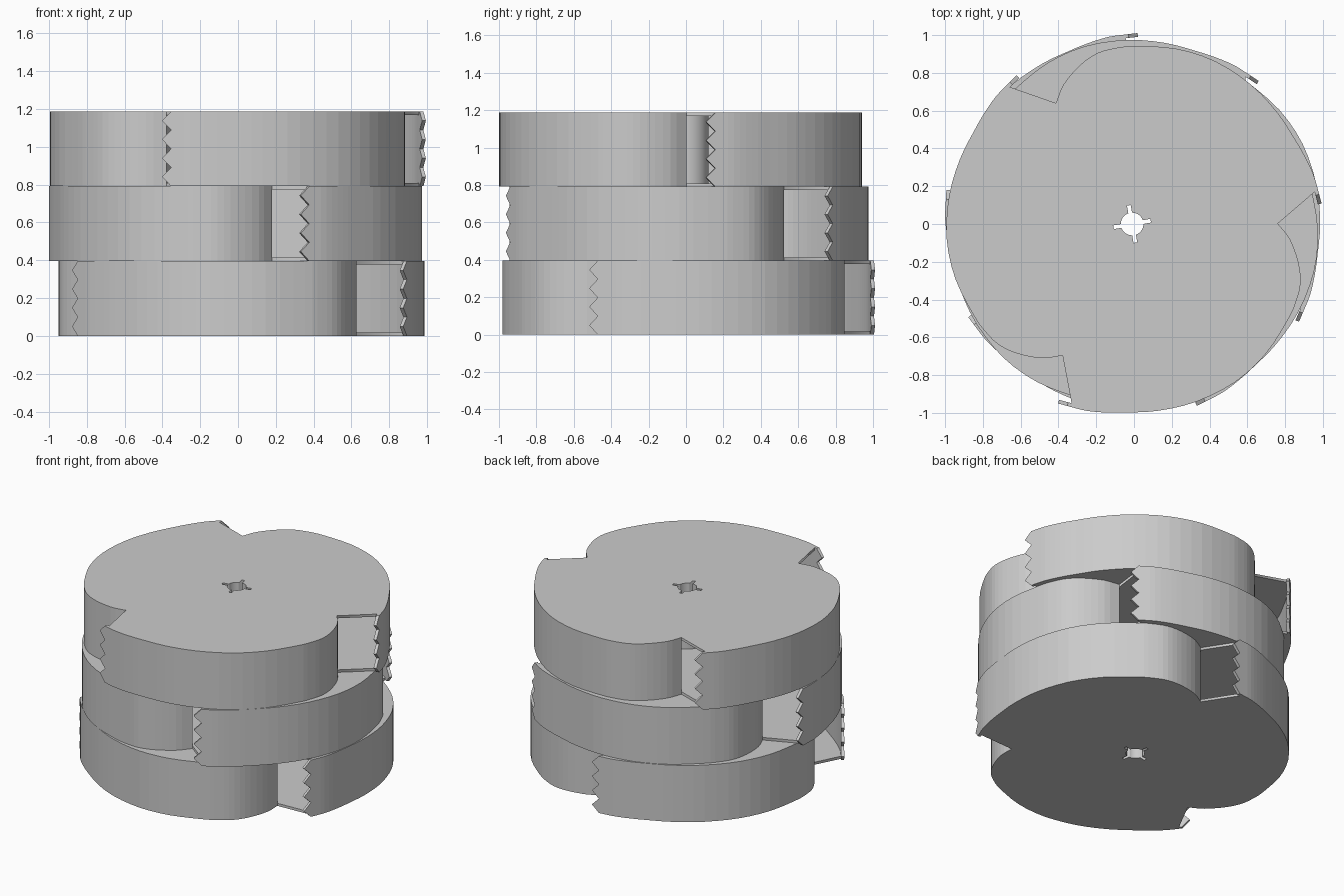
import bpy, math
from mathutils import Vector, Matrix

if "Cube" in bpy.data.objects:
    bpy.data.objects.remove(bpy.data.objects["Cube"])

PITCH = 1.187 / 3
PLATE = 0.018
WALL = 0.02

# one third of the drum outline, clockwise from gullet corner to cutting lip
KEY = [Vector(p) for p in [(-.403, .658), (-.362, .758), (-.276, .859), (-.186, .922),
       (-.09, .949), (.01, .959), (.23, .947), (.44, .88), (.63, .755), (.77, .607),
       (.862, .467), (.917, .372), (.962, .275), (.989, .18)]]


def catmull(pts, n=3):
    p = [pts[0] * 2 - pts[1]] + pts + [pts[-1] * 2 - pts[-2]]
    out = []
    for i in range(1, len(p) - 2):
        a, b, c, d = p[i - 1:i + 3]
        for k in range(n):
            t = k / n
            out.append(0.5 * (2 * b + (c - a) * t + (2 * a - 5 * b + 4 * c - d) * t * t
                              + (3 * b - a - 3 * c + d) * t ** 3))
    return out + [pts[-1]]


ARC = catmull(KEY)


def rot(v, deg):
    return Matrix.Rotation(math.radians(deg), 2) @ v


def polar(r, deg):
    return Vector((r * math.cos(math.radians(deg)), r * math.sin(math.radians(deg))))


# shaft hole with four key slots
HOLE = []
for q in range(4):
    a = 10 + 90 * q
    HOLE += [rot(Vector((.059, -.01)), a), rot(Vector((.1, -.01)), a),
             rot(Vector((.1, .01)), a), rot(Vector((.059, .01)), a)]
    HOLE += [polar(.06, a + s) for s in range(18, 80, 9)]


def slab(name, loops, z0, z1, loc):
    """Flat extrusion of nested outlines, turned into a mesh."""
    cu = bpy.data.curves.new(name, 'CURVE')
    cu.dimensions, cu.fill_mode, cu.extrude = '2D', 'BOTH', (z1 - z0) / 2
    for pts in loops:
        s = cu.splines.new('POLY')
        s.points.add(len(pts) - 1)
        for sp, v in zip(s.points, pts):
            sp.co = (v.x, v.y, 0, 1)
        s.use_cyclic_u = True
    tmp = bpy.data.objects.new(name + "_curve", cu)
    bpy.context.collection.objects.link(tmp)
    dg = bpy.context.evaluated_depsgraph_get()
    me = bpy.data.meshes.new_from_object(tmp.evaluated_get(dg))
    bpy.data.objects.remove(tmp)
    ob = bpy.data.objects.new(name, me)
    ob.location = (loc[0], loc[1], (z0 + z1) / 2)
    bpy.context.collection.objects.link(ob)


def serrated_wall(name, angle, z0, z1, loc):
    """Thin curved wall whose free end is cut into a zigzag."""
    rows, verts, faces = 9, [], []
    end = (ARC[-1] - ARC[-2]).normalized()
    for r in range(rows):
        z = z0 + (z1 - z0) * r / (rows - 1)
        tip = ARC[-1] + end * (.055 if r % 2 else .005)
        verts += [(*rot(p, angle), z) for p in ARC[:-1] + [tip]]
    n = len(ARC)
    for r in range(rows - 1):
        for i in range(n - 1):
            a = r * n + i
            faces.append((a, a + n, a + n + 1, a + 1))
    me = bpy.data.meshes.new(name)
    me.from_pydata(verts, [], faces)
    ob = bpy.data.objects.new(name, me)
    ob.location = (*loc, 0)
    bpy.context.collection.objects.link(ob)
    m = ob.modifiers.new("thickness", 'SOLIDIFY')
    m.thickness, m.offset = WALL, -1


# three hollow drums, each turned a step from the one below
DRUMS = [("lower", 82, (.005, 0)), ("middle", 42, (0, -.008)), ("upper", 0, (-.01, -.018))]
for i, (name, turn, loc) in enumerate(DRUMS):
    z0, z1 = i * PITCH, (i + 1) * PITCH
    outline = []
    for k in range(3):
        third = ARC[:1] + [p * .995 for p in ARC[1:-1]] + [Vector((.964, .186))]
        outline += [rot(p, turn - 120 * k) for p in third]
        serrated_wall(f"{name}_serrated_wall_{k + 1}", turn - 120 * k, z0, z1, loc)
    hole = [h - Vector(loc) + Vector((-.01, 0)) for h in HOLE]
    ring = [polar(.12, a) - Vector(loc) + Vector((-.01, 0)) for a in range(0, 360, 15)]
    slab(f"{name}_floor_plate", [outline, hole], z0, z0 + PLATE, loc)
    slab(f"{name}_lid_plate", [outline, hole], z1 - PLATE, z1, loc)
    slab(f"{name}_hub", [ring, hole], z0 + PLATE, z1 - PLATE, loc)
